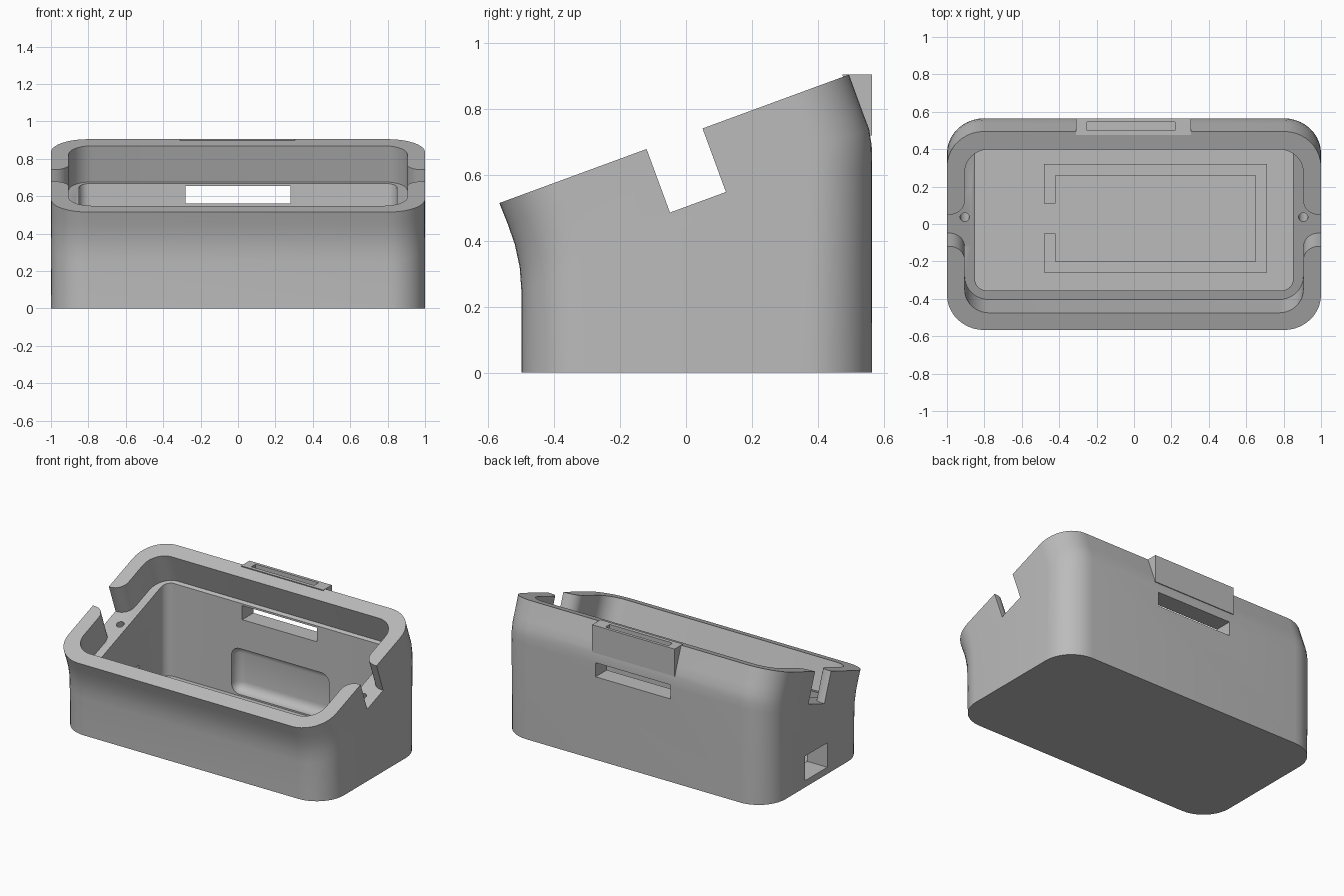
import bpy, bmesh, math
from mathutils import Vector

if "Cube" in bpy.data.objects:
    bpy.data.objects.remove(bpy.data.objects["Cube"], do_unlink=True)

GREY = (0.5, 0.5, 0.5, 1)
mat = bpy.data.materials.new("plain grey")
mat.use_nodes = True
mat.diffuse_color = GREY
mat.node_tree.nodes["Principled BSDF"].inputs["Base Color"].default_value = GREY

# Tilted rim plane: u runs front to back, n points out of the opening
TILT = math.radians(20.2)
RIM = Vector((0, -0.567, 0.515))
U = Vector((0, math.cos(TILT), math.sin(TILT)))
N = Vector((0, -math.sin(TILT), math.cos(TILT)))
DEPTH = 0.206


def tilted(x, u, h):
    return RIM + Vector((x, 0, 0)) + U * u + N * h


def make(name, rings):
    """Closed solid lofted through rings of equal point count."""
    bm = bmesh.new()
    loops = [[bm.verts.new(p) for p in ring] for ring in rings]
    for a, b in zip(loops, loops[1:]):
        for i in range(len(a)):
            j = (i + 1) % len(a)
            bm.faces.new((a[i], a[j], b[j], b[i]))
    bm.faces.new(loops[0])
    bm.faces.new(loops[-1])
    bmesh.ops.recalc_face_normals(bm, faces=bm.faces)
    mesh = bpy.data.meshes.new(name)
    bm.to_mesh(mesh)
    bm.free()
    mesh.materials.append(mat)
    ob = bpy.data.objects.new(name, mesh)
    bpy.context.collection.objects.link(ob)
    return ob


def rounded_ring(front, back, half, r, steps=10):
    """Rounded rectangle spanning two (y, z) points, half wide each side."""
    f, b = Vector((0, *front)), Vector((0, *back))
    length = (b - f).length
    d = (b - f) / length
    ring = []
    corners = ((half - r, length - r), (r - half, length - r), (r - half, r), (half - r, r))
    for k, (cx, cu) in enumerate(corners):
        for s in range(steps + 1):
            a = math.pi / 2 * (k + s / steps)
            ring.append(f + d * (cu + r * math.sin(a)) + Vector((cx + r * math.cos(a), 0, 0)))
    return ring


def box(name, x, y, z):
    ring = [(x[0], y[0]), (x[1], y[0]), (x[1], y[1]), (x[0], y[1])]
    return make(name, [[(*p, h) for p in ring] for h in z])


def boolean(target, tool, operation="DIFFERENCE"):
    mod = target.modifiers.new("bool", "BOOLEAN")
    mod.operation, mod.object, mod.solver = operation, tool, "EXACT"
    bpy.context.view_layer.update()
    bpy.context.view_layer.objects.active = target
    bpy.ops.object.modifier_apply(modifier=mod.name)
    bpy.data.objects.remove(tool, do_unlink=True)


# Outer body: straight base blending into the tilted rim
sections = [
    ((-0.5, 0), (0.565, 0)), ((-0.5, 0.25), (0.565, 0.64)),
    ((-0.505, 0.32), (0.564, 0.69)), ((-0.52, 0.39), (0.556, 0.74)),
    ((-0.541, 0.45), (0.537, 0.79)), ((-0.567, 0.515), (0.495, 0.905)),
]
body = make("enclosure_body", [rounded_ring(f, b, 1, 0.2) for f, b in sections])

# Latch block on the back of the rim, with a slot in its top
profile = [(0.475, 0.905), (0.565, 0.905), (0.565, 0.72), (0.53, 0.72)]
boolean(body, make("latch_block", [[(x, *p) for p in profile] for x in (-0.31, 0.305)]), "UNION")
boolean(body, box("latch_slot", (-0.25, 0.22), (0.5, 0.545), (0.8, 1)))

# Lid recess, square to the rim
recess = [rounded_ring(tilted(0, 0.098, h).yz, tilted(0, 1.029, h).yz, 0.905, 0.13)
          for h in (-DEPTH, 0.2)]
boolean(body, make("lid_recess", recess))


# Main cavity, ending at the sloped ledge
def ledge_z(y):
    start = tilted(0, 0, -DEPTH)
    return start.z + math.tan(TILT) * (y - start.y) + 0.004


front, back = -0.355, 0.445
cavity = [rounded_ring((front, 0.04), (back, 0.04), 0.85, 0.06),
          rounded_ring((front, ledge_z(front)), (back, ledge_z(back)), 0.85, 0.06)]
boolean(body, make("main_cavity", cavity))

# Side notches with rounded inner corners, and a screw hole in each ledge
MID, HALF, R = 0.567, 0.0905, 0.08
for side in (-1, 1):
    arc = [(0.905 + R - R * math.cos(a), HALF + R - R * math.sin(a))
           for a in (math.pi / 16 * i for i in range(9))]
    edge = [(0.87, HALF + R)] + arc + [(1.1, HALF)]
    outline = edge + [(x, -u) for x, u in reversed(edge)]
    boolean(body, make("notch", [[tilted(side * x, MID + u, h) for x, u in outline]
                                 for h in (-DEPTH, 0.2)]))
    circle = [(0.905 + 0.025 * math.cos(a), MID + 0.025 * math.sin(a))
              for a in (math.tau / 20 * i for i in range(20))]
    boolean(body, make("screw_hole", [[tilted(side * x, u, h) for x, u in circle]
                                      for h in (-DEPTH - 0.15, -DEPTH + 0.05)]))

# Slot through the back wall and cable opening in one end
boolean(body, box("back_slot", (-0.28, 0.28), (0.4, 0.7), (0.56, 0.655)))
boolean(body, box("cable_opening", (-1.1, -0.8), (-0.08, 0.16), (0.045, 0.21)))

# Soft pocket inside the back wall
pocket = box("wall_pocket", (-0.36, 0.37), (0.35, 0.51), (0.05, 0.36))
bevel = pocket.modifiers.new("round", "BEVEL")
bevel.width, bevel.segments = 0.06, 6
boolean(body, pocket)

# Low C-shaped rib on the floor
outline = [(-0.48, 0.11), (-0.48, 0.32), (0.71, 0.32), (0.71, -0.26), (-0.48, -0.26),
           (-0.48, -0.05), (-0.42, -0.05), (-0.42, -0.2), (0.65, -0.2), (0.65, 0.26),
           (-0.42, 0.26), (-0.42, 0.11)]
rib = make("floor_rib", [[(*p, z) for p in outline] for z in (0.035, 0.07)])

# Smooth curves, crisp edges
bpy.context.view_layer.update()
bpy.ops.object.select_all(action="DESELECT")
for ob in (body, rib):
    ob.select_set(True)
bpy.context.view_layer.objects.active = body
bpy.ops.object.shade_smooth_by_angle(angle=math.radians(30))
